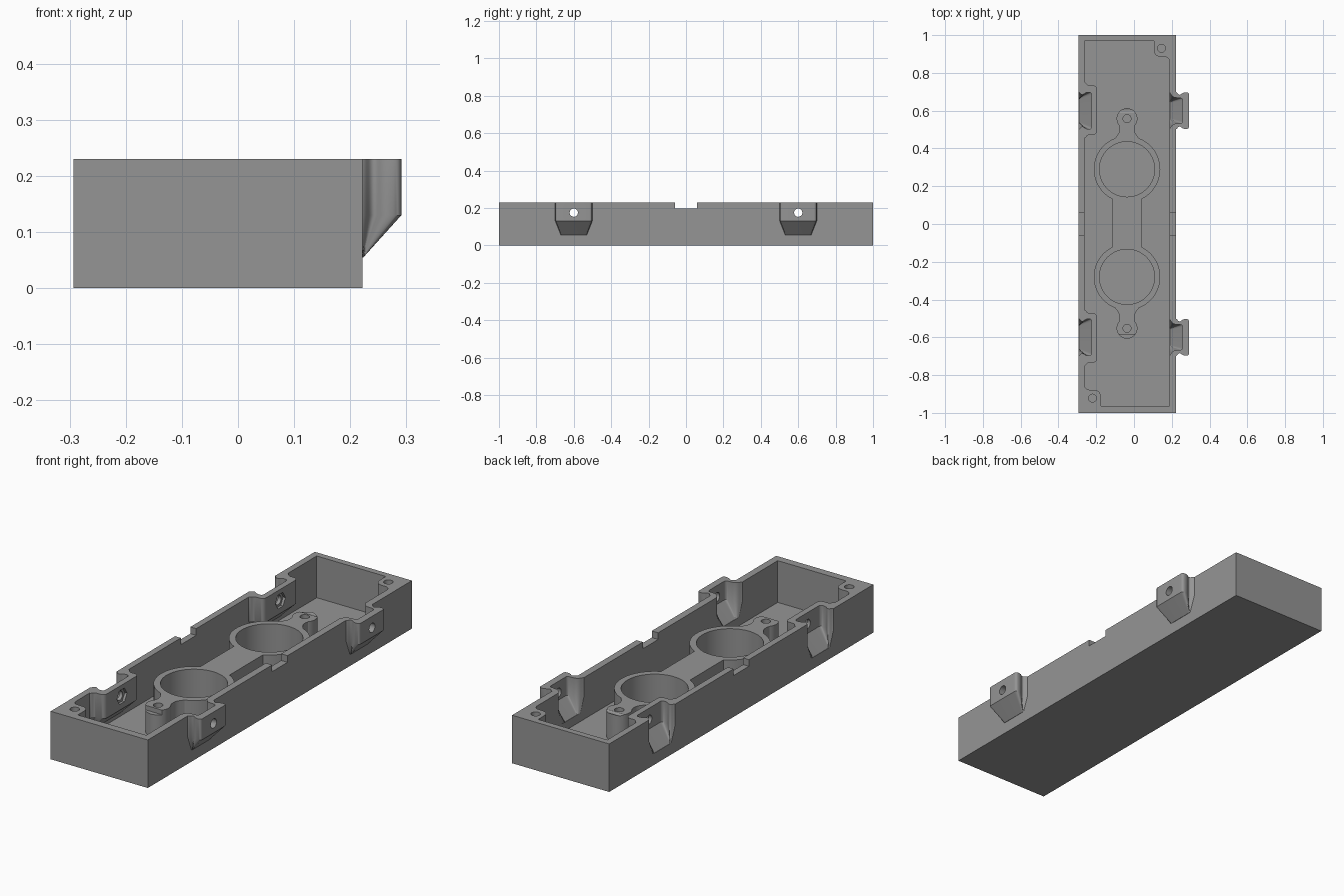
import bpy, bmesh, math
from mathutils import Vector

if "Cube" in bpy.data.objects:
    bpy.data.objects.remove(bpy.data.objects["Cube"])

H = 0.23              # tray height
XL, XR = -0.293, 0.222  # outer side walls
FLOOR = 0.03
CX = -0.037           # centre line of the rings

grey = bpy.data.materials.new("plain_grey")
grey.diffuse_color = (0.30, 0.30, 0.30, 1)
grey.use_nodes = True
grey.node_tree.nodes["Principled BSDF"].inputs["Base Color"].default_value = grey.diffuse_color


def rounded(pts, steps=6):
    """Outline from (x, y, corner size) with curved corners."""
    out = []
    for i, (x, y, r) in enumerate(pts):
        p = Vector((x, y))
        a, b = Vector(pts[i - 1][:2]) - p, Vector(pts[(i + 1) % len(pts)][:2]) - p
        if r == 0:
            out.append((x, y))
            continue
        t = min(r, a.length * 0.48, b.length * 0.48)
        s, e = p + a.normalized() * t, p + b.normalized() * t
        for k in range(steps + 1):
            u = k / steps
            q = s * (1 - u) ** 2 + p * 2 * u * (1 - u) + e * u * u
            out.append((q.x, q.y))
    return out


def loft(name, sections):
    """Closed solid through matching outlines of (x, y, z)."""
    bm = bmesh.new()
    rings = [[bm.verts.new(p) for p in s] for s in sections]
    n = len(rings[0])
    for a, b in zip(rings, rings[1:]):
        for i in range(n):
            bm.faces.new((a[i], a[(i + 1) % n], b[(i + 1) % n], b[i]))
    bm.faces.new(rings[0][::-1])
    bm.faces.new(rings[-1])
    bmesh.ops.recalc_face_normals(bm, faces=bm.faces[:])
    me = bpy.data.meshes.new(name)
    bm.to_mesh(me)
    bm.free()
    me.materials.append(grey)
    ob = bpy.data.objects.new(name, me)
    bpy.context.collection.objects.link(ob)
    return ob


def prism(name, pts, z0, z1):
    return loft(name, [[(x, y, z) for x, y in pts] for z in (z0, z1)])


def box(name, x0, x1, y0, y1, z0, z1):
    return prism(name, [(x0, y0), (x1, y0), (x1, y1), (x0, y1)], z0, z1)


def circle(u, v, r, n=48):
    return [(u + r * math.cos(2 * math.pi * i / n), v + r * math.sin(2 * math.pi * i / n))
            for i in range(n)]


def rod(name, x, y, r, z0, z1, n=48):
    return prism(name, circle(x, y, r, n), z0, z1)


def cross_rod(name, y, z, r, x0, x1, n=32):
    """Cylinder along x."""
    return loft(name, [[(x, a, b) for a, b in circle(y, z, r, n)] for x in (x0, x1)])


def combine(target, tool, op):
    mod = target.modifiers.new(op, 'BOOLEAN')
    mod.operation, mod.solver, mod.object = op, 'EXACT', tool
    bpy.context.view_layer.objects.active = target
    bpy.ops.object.modifier_apply(modifier=mod.name)
    bpy.data.objects.remove(tool)


def add(target, tool):
    combine(target, tool, 'UNION')


def cut(target, tool):
    combine(target, tool, 'DIFFERENCE')


def pod(name, half, wall, yc, z_break, z_end):
    """Upright lug whose lower end slopes back into the wall at x = wall."""
    pts = rounded(half + [(x, -y, r) for x, y, r in reversed(half)])

    def section(z, k, ky):
        return [(wall + (x - wall) * k if x > wall else x, yc + y * ky, z) for x, y in pts]
    return loft(name, [section(z_end, 0.02, 0.7), section(z_break, 1, 1), section(0.26, 1, 1)])


def lug_half(wall):
    """Half outline of the side lug, also used for the matching socket."""
    return [(wall - 0.02, 0.101, 0), (wall + 0.001, 0.101, 0.012), (wall + 0.018, 0.08, 0.012),
            (wall + 0.04, 0.097, 0.012), (wall + 0.069, 0.097, 0.022)]


# Outer body with lugs on the right wall
tray = box("enclosure_tray", XL, XR, -1, 1, 0, 0.25)
for yc in (-0.6, 0.6):
    add(tray, pod("lug", lug_half(XR), XR, yc, 0.13, 0.055))

# Cavity, leaving screw blocks in two opposite corners
cavity = rounded([
    (-0.262, 0.97, 0), (0.105, 0.97, 0), (0.105, 0.885, 0.06), (0.188, 0.885, 0.03),
    (0.188, -0.963, 0), (-0.175, -0.963, 0), (-0.175, -0.878, 0.06), (-0.262, -0.878, 0.03)])
cut(tray, prism("cavity", cavity, FLOOR, 0.3))

# Socket bulges inside the left wall, then sockets and lug pockets
bulge = [(-0.285, 0.15, 0), (-0.258, 0.15, 0.02), (-0.245, 0.13, 0.02), (-0.195, 0.13, 0.045)]
pocket = [(0.165, 0.1, 0), (0.187, 0.1, 0.01), (0.205, 0.07, 0.02), (0.257, 0.066, 0.012)]
for yc in (-0.603, 0.603):
    add(tray, pod("bulge", bulge, XL, yc, 0.115, 0.017))
for yc in (-0.6, 0.6):
    cut(tray, pod("socket", lug_half(XL), XL, yc, 0.13, 0.055))
    cut(tray, pod("pocket", pocket, 0.188, yc, 0.14, 0.071))

# Raised island: two rings, a bridge and two screw posts
island = box("island", CX - 0.077, CX + 0.077, -0.2, 0.2, 0.02, 0.2)
for ring_y, post_y in ((0.29, 0.558), (-0.28, -0.552)):
    s = 1 if ring_y > 0 else -1
    add(island, rod("ring", CX, ring_y, 0.176, 0.02, 0.2, 64))
    a, m, b = ring_y + s * 0.155, ring_y + s * 0.2, post_y - s * 0.02
    half = [(0.07, a, 0), (0.036, m, 0.03), (0.045, b, 0)]
    neck = rounded([(CX + x, y, r) for x, y, r in half]
                   + [(CX - x, y, r) for x, y, r in reversed(half)])
    add(island, prism("neck", neck, 0.02, 0.2))
    add(island, rod("post", CX, post_y, 0.055, 0.02, 0.2))
cut(island, box("trim", -1, 1, -1, 1, 0.157, 0.3))
cut(island, box("post_step", CX - 0.07, CX + 0.07, -0.65, -0.585, 0.135, 0.3))
add(tray, island)
for ring_y, post_y in ((0.29, 0.558), (-0.28, -0.552)):
    cut(tray, rod("ring_bore", CX, ring_y, 0.146, 0.022, 0.3, 64))
    cut(tray, rod("post_hole", CX, post_y, 0.021, 0.06, 0.3, 24))

# Corner screw holes
for x, y in ((0.146, 0.93), (-0.22, -0.922)):
    cut(tray, rod("corner_hole", x, y, 0.021, 0.1, 0.3, 24))

# Bolt holes through lugs and sockets, with hexagonal nut seats
for yc in (-0.6, 0.6):
    cut(tray, cross_rod("bolt_hole", yc, 0.175, 0.022, -0.4, 0.4))
    cut(tray, cross_rod("nut_seat", yc, 0.175, 0.038, -0.207, -0.15, 6))

# Cable notches in both side walls, then level the rim
cut(tray, box("notch", -0.4, 0.4, -0.058, 0.058, 0.198, 0.3))
cut(tray, box("rim_trim", -1, 1, -1.5, 1.5, H, 0.4))

bpy.ops.object.select_all(action='DESELECT')
tray.select_set(True)
bpy.context.view_layer.objects.active = tray
bpy.ops.object.shade_smooth_by_angle(angle=math.radians(30))
